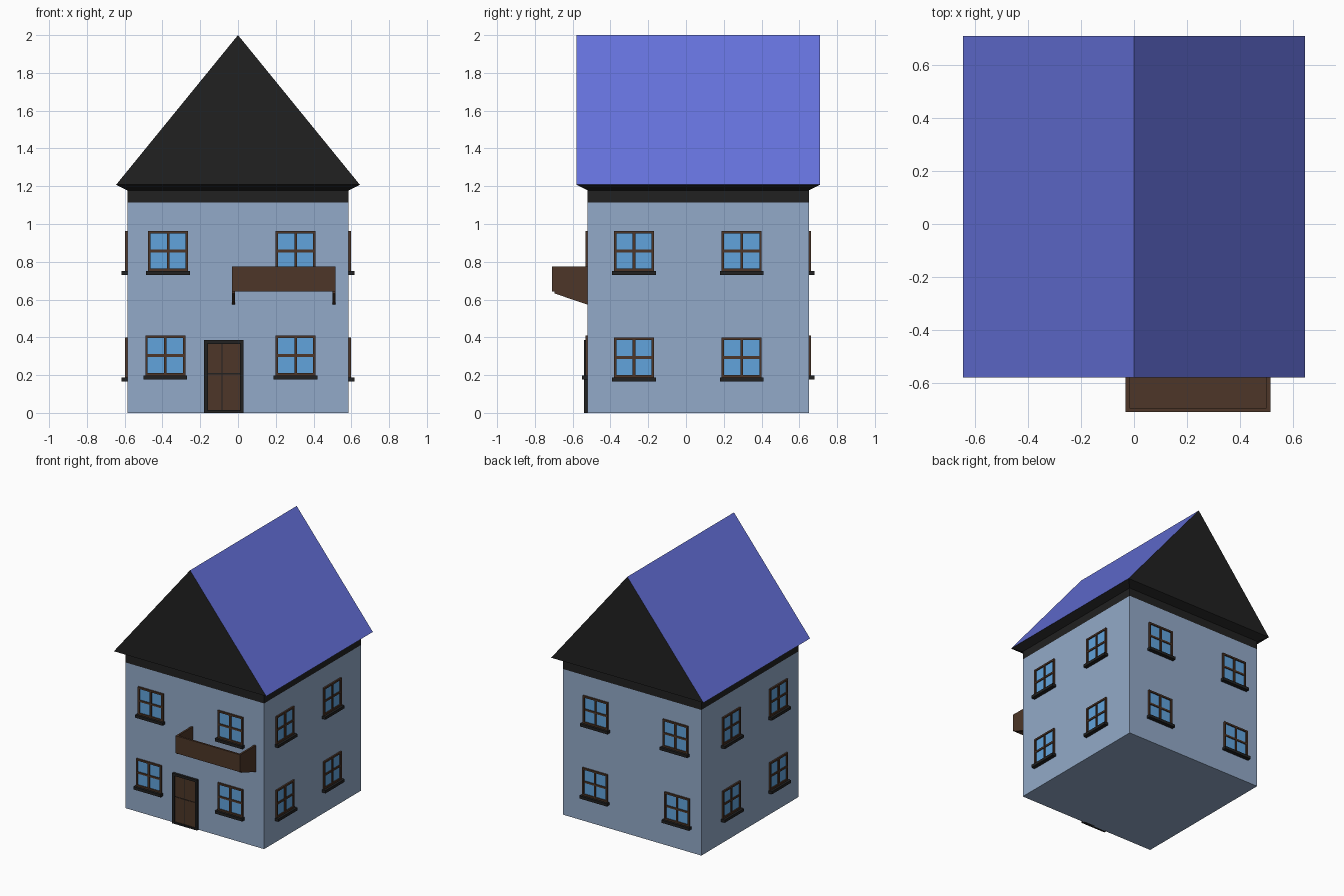
import bpy, bmesh
from math import radians
from mathutils import Matrix, Vector

if "Cube" in bpy.data.objects:
    bpy.data.objects.remove(bpy.data.objects["Cube"])

CY, H = 0.065, 0.586          # centre line of the square house and its half width
FRONT = CY - H


def mat(name, r, g, b):
    m = bpy.data.materials.new(name)
    m.diffuse_color = (r, g, b, 1)
    m.use_nodes = True
    m.node_tree.nodes["Principled BSDF"].inputs["Base Color"].default_value = m.diffuse_color
    return m


WALL = mat("wall_blue", 0.29, 0.40, 0.58)
ROOF = mat("roof_blue", 0.13, 0.165, 0.71)
DARK = mat("dark_trim", 0.015, 0.015, 0.015)
WOOD = mat("brown_wood", 0.075, 0.037, 0.021)
GLASS = mat("window_glass", 0.12, 0.37, 0.72)


def finish(bm, name, *mats):
    bmesh.ops.recalc_face_normals(bm, faces=bm.faces)
    me = bpy.data.meshes.new(name)
    bm.to_mesh(me)
    bm.free()
    for m in mats:
        me.materials.append(m)
    ob = bpy.data.objects.new(name, me)
    bpy.context.collection.objects.link(ob)
    return ob


def boxes(name, m, items, xf=Matrix.Identity(4)):
    """One object out of boxes given as (x0, x1, y0, y1, z0, z1)."""
    bm = bmesh.new()
    for x0, x1, y0, y1, z0, z1 in items:
        c = Vector((x0 + x1, y0 + y1, z0 + z1)) / 2
        size = Matrix.Diagonal((x1 - x0, y1 - y0, z1 - z0, 1))
        bmesh.ops.create_cube(bm, size=1, matrix=xf @ Matrix.Translation(c) @ size)
    return finish(bm, name, m)


# Walls
boxes("walls", WALL, [(-H, H, FRONT, CY + H, 0, 1.115)])

# Roof: dark band, flared eave, dark gables and blue slopes
bm = bmesh.new()
rings = []
for half, z in ((H, 1.115), (H, 1.178), (0.645, 1.208)):
    rings.append([bm.verts.new((sx * half, CY + sy * half, z))
                  for sx, sy in ((-1, -1), (1, -1), (1, 1), (-1, 1))])
bm.faces.new(rings[0])
for lo, hi in zip(rings, rings[1:]):
    for i in range(4):
        j = (i + 1) % 4
        bm.faces.new((lo[i], lo[j], hi[j], hi[i]))
a, b, c, d = rings[-1]
ridge_f = bm.verts.new((0, CY - 0.645, 2))
ridge_b = bm.verts.new((0, CY + 0.645, 2))
bm.faces.new((a, b, ridge_f))
bm.faces.new((c, d, ridge_b))
for slope in ((b, c, ridge_b, ridge_f), (d, a, ridge_f, ridge_b)):
    bm.faces.new(slope).material_index = 1
finish(bm, "roof", DARK, ROOF)


# Windows: u runs along the wall, local -y points outward
def window(side, angle, u, z0):
    xf = Matrix.Translation((0, CY, 0)) @ Matrix.Rotation(radians(angle), 4, 'Z')
    w, t, m = 0.106, 0.013, 0.007
    z1, zc = z0 + 0.212, z0 + 0.106
    y0, y1 = -H - 0.012, -H + 0.01
    boxes(side + "_window_frame", WOOD, [
        (u - w, u - w + t, y0, y1, z0, z1),
        (u + w - t, u + w, y0, y1, z0, z1),
        (u - w + t, u + w - t, y0, y1, z1 - t, z1),
        (u - w + t, u + w - t, y0, y1, z0, z0 + t),
        (u - m, u + m, y0 + 0.001, y1, z0 + t, z1 - t),
        (u - w + t, u + w - t, y0 + 0.002, y1, zc - m, zc + m)], xf)
    boxes(side + "_window_glass", GLASS,
          [(u - w + t, u + w - t, -H - 0.003, y1, z0 + t, z1 - t)], xf)
    boxes(side + "_window_sill", DARK,
          [(u - 0.116, u + 0.116, -H - 0.03, y1, z0 - 0.02, z0 + 0.001)], xf)


for side, angle, low, upper, lower in (
        ("front", 0, 0.198, (-0.37, 0.305), (-0.385, 0.305)),
        ("right", 90, 0.187, (-0.34, 0.23), (-0.34, 0.23)),
        ("back", 180, 0.198, (0.37, -0.305), (0.385, -0.31)),
        ("left", 270, 0.187, (0.34, -0.23), (0.34, -0.23))):
    for u in upper:
        window(side + "_upper", angle, u, 0.751)
    for u in lower:
        window(side + "_lower", angle, u, low)

# Door: dark casing, leaf and four raised panels
dx0, dx1, dz = -0.18, 0.03, 0.385
boxes("door_frame", DARK, [
    (dx0, dx0 + 0.018, FRONT - 0.018, FRONT + 0.01, 0, dz),
    (dx1 - 0.018, dx1, FRONT - 0.018, FRONT + 0.01, 0, dz),
    (dx0 + 0.018, dx1 - 0.018, FRONT - 0.018, FRONT + 0.01, dz - 0.018, dz),
    (dx0 + 0.018, dx1 - 0.018, FRONT - 0.018, FRONT + 0.01, 0, 0.012),
    (dx0 + 0.018, dx1 - 0.018, FRONT - 0.006, FRONT + 0.01, 0.012, dz - 0.018)])
boxes("door_panels", WOOD, [
    (x0, x1, FRONT - 0.010, FRONT, z0, z1)
    for x0, x1 in ((-0.160, -0.087), (-0.081, 0.010))
    for z0, z1 in ((0.014, 0.204), (0.210, 0.365))])

# Balcony: front board, floor and two side boards with sloping feet
bx0, bx1, by, t = -0.032, 0.516, -0.71, 0.015
boxes("balcony_front", WOOD, [(bx0, bx1, by, by + t, 0.642, 0.775)])
boxes("balcony_floor", WOOD, [(bx0 + t, bx1 - t, by + t, FRONT, 0.642, 0.657)])
for name, x in (("balcony_left_side", bx0), ("balcony_right_side", bx1 - t)):
    bm = bmesh.new()
    profile = ((by + t, 0.775), (by + t, 0.632), (FRONT, 0.573), (FRONT, 0.775))
    face = bm.faces.new([bm.verts.new((x, y, z)) for y, z in profile])
    ext = bmesh.ops.extrude_face_region(bm, geom=[face], use_keep_orig=True)
    bmesh.ops.translate(bm, vec=(t, 0, 0), verts=[
        g for g in ext["geom"] if isinstance(g, bmesh.types.BMVert)])
    finish(bm, name, WOOD)
